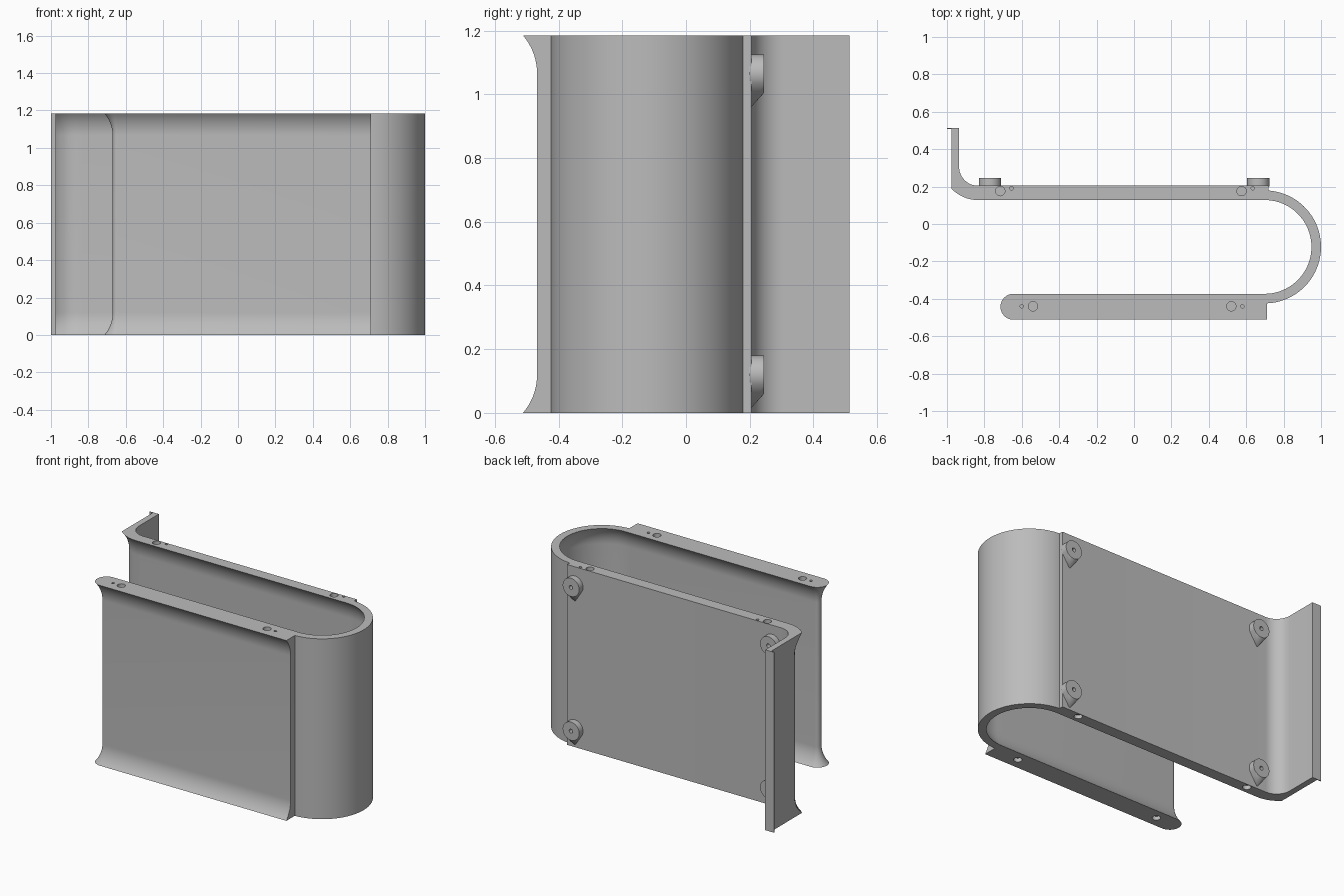
import bpy, bmesh, math
from mathutils import Matrix, Vector

if "Cube" in bpy.data.objects:
    bpy.data.objects.remove(bpy.data.objects["Cube"])

HEIGHT = 1.185
FLARE_Z = 0.12      # height of the flared band at each rim
FLARE_R = 0.185

grey = bpy.data.materials.new("plain grey")
grey.use_nodes = True
colour = (0.5, 0.5, 0.5, 1)
grey.diffuse_color = colour
grey.node_tree.nodes["Principled BSDF"].inputs["Base Color"].default_value = colour


def add_object(name, bm):
    bmesh.ops.recalc_face_normals(bm, faces=bm.faces)
    mesh = bpy.data.meshes.new(name)
    bm.to_mesh(mesh)
    bm.free()
    mesh.materials.append(grey)
    obj = bpy.data.objects.new(name, mesh)
    bpy.context.collection.objects.link(obj)
    return obj


def arc(cx, cy, r, start, end, steps):
    angles = [math.radians(start + (end - start) * i / steps) for i in range(steps + 1)]
    return [(cx + r * math.cos(a), cy + r * math.sin(a)) for a in angles]


def cylinder(bm, r, depth, matrix, sides=24):
    bmesh.ops.create_cone(bm, cap_ends=True, segments=sides, radius1=r,
                          radius2=r, depth=depth, matrix=matrix)


def flare(z):
    d = max(0, FLARE_Z - min(z, HEIGHT - z))
    return FLARE_R - math.sqrt(FLARE_R ** 2 - d ** 2)


def section(off):
    """Outline of the folded strip; off thickens the flared sides."""
    hook_r = 0.15 + off
    hook_end = 180 + math.degrees(math.acos(0.14 / hook_r))
    pts = [(0.71, -0.4675 - off)]
    pts += arc(-0.645, -0.4425, 0.025 + off, 270, 90, 16)      # rounded front end
    pts += arc(0.698, -0.1225, 0.295 - off, -90, 90, 40)       # inside of bend
    pts += arc(-0.835, 0.3225, hook_r, 270, hook_end, 8)       # hook corner
    pts += [(-0.975, 0.51), (-0.935, 0.51)]
    pts += arc(-0.835, 0.305, 0.1, 180, 270, 12)               # hook fillet
    pts += [(0.72, 0.205), (0.72, 0.1785)]
    pts += arc(0.698, -0.1225, 0.302, 85, -87.5, 40)           # outside of bend
    pts += [(0.71, -0.4242)]
    return pts


# Folded strip body, lofted through the flared levels
steps = 10
low = [FLARE_Z * i / steps for i in range(steps + 1)]
levels = low + [HEIGHT - z for z in reversed(low)]
bm = bmesh.new()
rings = [[bm.verts.new((x, y, z)) for x, y in section(flare(z))] for z in levels]
for a, b in zip(rings, rings[1:]):
    for i in range(len(a)):
        j = (i + 1) % len(a)
        bm.faces.new((a[i], a[j], b[j], b[i]))
bm.faces.new(rings[0])
bm.faces.new(rings[-1])
body = add_object("folded_strip", bm)

# Round sockets and pin holes in the rims
bm = bmesh.new()
for x, y, pin_dx, pin_dy in ((-0.54, -0.44, -0.06, 0), (0.52, -0.44, 0.06, 0),
                             (-0.715, 0.176, 0.06, 0.015), (0.575, 0.176, 0.06, 0.015)):
    for z in (0, HEIGHT):
        cylinder(bm, 0.025, 0.05, Matrix.Translation((x, y, z)))
    cylinder(bm, 0.009, 0.05, Matrix.Translation((x + pin_dx, y + pin_dy, HEIGHT)), 12)
rim_cutter = add_object("rim_hole_cutter", bm)

# Teardrop bosses on the back, each with a tapering support below
TO_BACK = Matrix.Rotation(math.radians(90), 4, "X")
boss_centres = [(x, z) for x in (-0.77, 0.665) for z in (0.12, 1.065)]
bosses = []
for x, z in boss_centres:
    bm = bmesh.new()
    for y in (0.2, 0.245):
        for px, pz in arc(x, z, 0.06, 0, 352.5, 47):
            bm.verts.new((px, y, pz))
    bm.verts.new((x, 0.2, z - 0.11))
    bmesh.ops.convex_hull(bm, input=bm.verts)
    bmesh.ops.dissolve_limit(bm, angle_limit=0.01, verts=bm.verts, edges=bm.edges)
    bosses.append(add_object("back_boss", bm))

bm = bmesh.new()
for x, z in boss_centres:
    cylinder(bm, 0.013, 0.06, Matrix.Translation((x, 0.245, z)) @ TO_BACK, 16)
boss_cutter = add_object("boss_hole_cutter", bm)

# Thin lip along the end of the hook
bm = bmesh.new()
bmesh.ops.create_cube(bm, size=1, matrix=Matrix.Translation((-0.9675, 0.51, HEIGHT / 2))
                      @ Matrix.Diagonal(Vector((0.065, 0.006, HEIGHT, 1))))
lip = add_object("hook_lip", bm)

# Cut the holes, then drop the cutters
for obj, cutter in [(body, rim_cutter)] + [(b, boss_cutter) for b in bosses]:
    cutter.hide_render = True
    mod = obj.modifiers.new("holes", "BOOLEAN")
    mod.object = cutter
    mod.operation = "DIFFERENCE"
    mod.solver = "EXACT"
    bpy.context.view_layer.objects.active = obj
    bpy.ops.object.modifier_apply(modifier=mod.name)
for cutter in (rim_cutter, boss_cutter):
    bpy.data.objects.remove(cutter)

# Smooth curved walls, keep the sharp rims
bpy.ops.object.select_all(action="DESELECT")
for obj in [body] + bosses:
    obj.select_set(True)
bpy.context.view_layer.objects.active = body
bpy.ops.object.shade_smooth_by_angle(angle=math.radians(25))
